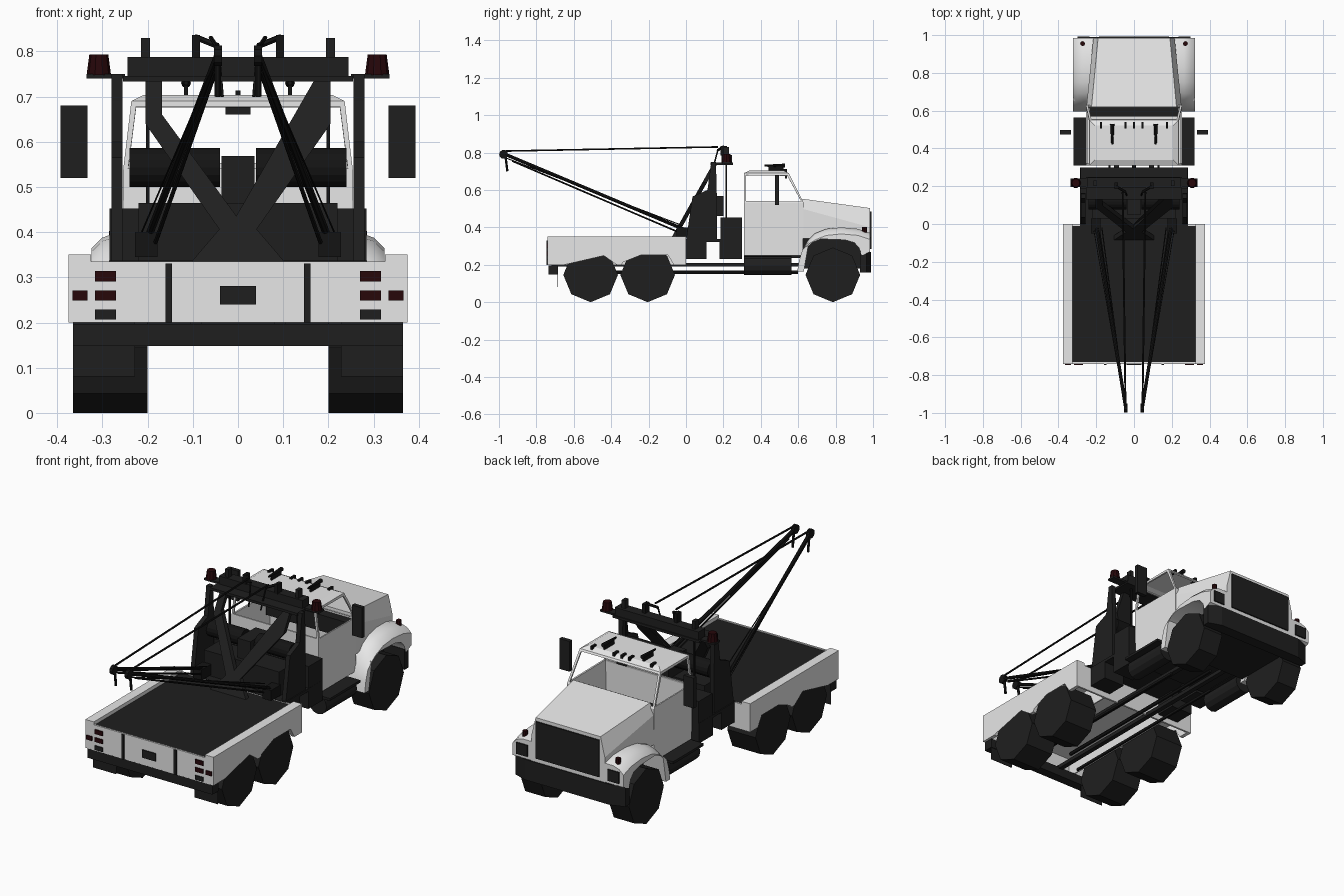
import bpy, bmesh, math
from mathutils import Vector

if "Cube" in bpy.data.objects:
    bpy.data.objects.remove(bpy.data.objects["Cube"])


def mat(name, r, g, b):
    m = bpy.data.materials.new(name)
    m.diffuse_color = (r, g, b, 1)
    m.use_nodes = True
    m.node_tree.nodes["Principled BSDF"].inputs["Base Color"].default_value = m.diffuse_color
    return m


WHITE = mat("white paint", .8, .8, .8)
DARK = mat("dark grey", .0135, .0135, .0135)
BLACK = mat("black metal", .007, .007, .007)
RED = mat("dark red lamp", .02, .002, .003)


def finish(name, bm, m):
    bmesh.ops.recalc_face_normals(bm, faces=bm.faces)
    me = bpy.data.meshes.new(name)
    bm.to_mesh(me)
    bm.free()
    me.materials.append(m)
    ob = bpy.data.objects.new(name, me)
    bpy.context.collection.objects.link(ob)
    return ob


def loft(name, rings, m, both=False):
    """Skin equal rings of points and cap the ends; both=True adds the mirrored copy."""
    for s in ((1, -1) if both else (1,)):
        bm = bmesh.new()
        vs = [[bm.verts.new((s * x, y, z)) for x, y, z in r] for r in rings]
        n = len(vs[0])
        for a, b in zip(vs, vs[1:]):
            for i in range(n):
                j = (i + 1) % n
                bm.faces.new((a[i], a[j], b[j], b[i]))
        caps = [bm.faces.new(vs[0]), bm.faces.new(vs[-1])]
        bmesh.ops.triangulate(bm, faces=[f for f in caps if n > 4])
        ob = finish(name + ("" if not both else "_right" if s > 0 else "_left"), bm, m)
    return ob


def box(name, x0, x1, y0, y1, z0, z1, m, both=False):
    ring = [(y0, z0), (y1, z0), (y1, z1), (y0, z1)]
    return prism(name, ring, x0, x1, m, both)


def prism(name, prof, x0, x1, m, both=False):
    return loft(name, [[(x, y, z) for y, z in prof] for x in (x0, x1)], m, both)


def tube(name, p, q, r, m, both=False, n=6, r2=None):
    p, q = Vector(p), Vector(q)
    rot = (q - p).to_track_quat('Z', 'Y')
    rings = []
    for c, rad in ((p, r), (q, r if r2 is None else r2)):
        rings.append([c + rot @ Vector((rad * math.cos(2 * math.pi * k / n),
                                        rad * math.sin(2 * math.pi * k / n), 0)) for k in range(n)])
    return loft(name, rings, m, both)


def octagon(cy, cz, r, ks=range(8)):
    return [(cy + r * math.cos(k * math.pi / 4), cz + r * math.sin(k * math.pi / 4)) for k in ks]


# Wheels
for tag, y, x0, x1 in (("rear", -.51, .2, .365), ("middle", -.205, .2, .365), ("front", .785, .2, .318)):
    prism(tag + "_wheel", octagon(y, .146, .146), x0, x1, DARK, True)

# Chassis
box("chassis_rail", .08, .105, -.72, .9, .19, .21, DARK, True)
tube("drive_shaft", (0, -.5, .16), (0, .6, .16), .01, BLACK)
box("side_rod", .125, .135, -.6, .45, .155, .168, BLACK, True)
box("wheel_well_liner", -.2, .2, .61, .94, .18, .345, DARK)
box("cab_underside", -.2, .2, .31, .62, .235, .249, DARK)
tube("fuel_tank", (.25, .31, .195), (.25, .565, .195), .051, DARK, True, 12)
box("tank_step", .2, .32, .31, .565, .232, .245, DARK, True)

# Cargo bed with arches cut round the wheels
arch = [(0, .35), (0, .2)]
for cy in (-.205, -.51):
    arch += [(cy + .14, .2)] + octagon(cy, .146, .152, (1, 2, 3)) + [(cy - .14, .2)]
arch += [(-.74, .2), (-.74, .35)]
prism("bed_side", arch, .355, .375, WHITE, True)
box("bed_top_rail", .325, .356, -.74, 0, .318, .35, WHITE, True)
box("bed_inner_wall", .185, .192, -.73, 0, .2, .31, WHITE, True)
box("bed_front_wall", -.36, .36, -.01, 0, .2, .335, WHITE)
box("tailgate", -.356, .356, -.74, -.73, .2, .335, WHITE)
box("bed_floor_pan", -.356, .356, -.731, -.008, .3, .318, WHITE)
box("bed_floor", -.326, .326, -.731, -.008, .318, .331, DARK)

# Rear lamps, vents, plate and bumper
for tag, x0, x1, z0, z1, m in (("upper_lamp", .27, .317, .291, .314, RED), ("lower_lamp", .27, .317, .249, .271, RED),
                               ("corner_lamp", .333, .366, .249, .271, RED), ("rear_vent", .27, .317, .207, .229, DARK),
                               ("tailgate_bar", .146, .16, .2, .331, DARK)):
    box(tag, x0, x1, -.746, -.739, z0, z1, m, True)
box("rear_plate", -.04, .04, -.746, -.739, .24, .281, DARK)
box("rear_bumper", -.365, .365, -.735, -.685, .148, .197, DARK)
box("mudflap", .228, .365, -.69, -.688, .08, .2, DARK, True)

# Cab shell: lower body, greenhouse with cut windows, crowned roof
bm = bmesh.new()
levels = [(.25, .25, .625), (.255, .53, .63), (.236, .69, .55)]
rings = [[bm.verts.new(c) for c in ((-x, .31, z), (x, .31, z), (x, yf, z), (-x, yf, z))] for x, z, yf in levels]
bm.faces.new(rings[0])
windows = []
for lvl in (0, 1):
    a, b = rings[lvl], rings[lvl + 1]
    for i in range(4):
        f = bm.faces.new((a[i], a[(i + 1) % 4], b[(i + 1) % 4], b[i]))
        if lvl:
            windows.append(f)
roof = bm.faces.new(rings[2])
bmesh.ops.recalc_face_normals(bm, faces=bm.faces)
bmesh.ops.inset_individual(bm, faces=windows, thickness=.016)
bmesh.ops.delete(bm, geom=windows, context='FACES')
bmesh.ops.inset_individual(bm, faces=[roof], thickness=.04)
for v in roof.verts:
    v.co.z += .014
cab = finish("cab_shell", bm, WHITE)
mod = cab.modifiers.new("wall", 'SOLIDIFY')
mod.thickness = .008
box("dashboard", -.235, .235, .57, .62, .44, .525, DARK)
box("rear_view_mirror", -.028, .028, .53, .54, .66, .677, DARK)
box("side_mirror", .333, .393, .475, .497, .52, .68, DARK, True)

# Roof horns and marker lamps
tube("horn", (.115, .42, .73), (.115, .53, .73), .005, BLACK, True, 8, .011)
box("horn_mount", .111, .119, .44, .52, .698, .728, BLACK, True)
for i, x in enumerate((-.175, -.045, 0, .045, .175)):
    box("roof_marker_%d" % i, x - .006, x + .006, .505, .54, .695, .713, BLACK)


# Hood
def hood_ring(y, zt, xt, xm, zm, zb):
    h = [(xm, zb), (xm, zm), (xt, zt)]
    return [(x, y, z) for x, z in h] + [(-x, y, z) for x, z in reversed(h)]


loft("hood", [hood_ring(.62, .553, .225, .252, .50, .34), hood_ring(.985, .503, .19, .215, .40, .34)], WHITE)
box("nose_panel", -.215, .215, .94, .985, .25, .345, WHITE)

# Flared front fenders
top = [(.595, .165), (.604, .22), (.622, .28), (.655, .335), (.69, .368), (.75, .392), (.83, .4), (.92, .392), (.985, .37)]
under = [(.985, .27), (.94, .25), (.925, .29), (.9, .318), (.85, .333), (.72, .338), (.655, .31), (.63, .165)]
low = [(y, z - .035 * (z > .3)) for y, z in top]
mid = [(y, z - .012 * (z > .3)) for y, z in top]
loft("fender", [[(x, y, z) for y, z in t + under] for x, t in
                ((.2, top), (.265, top), (.3, mid), (.324, low))], WHITE, True)
for side in ("right", "left"):
    ob = bpy.data.objects["fender_" + side]
    bpy.context.view_layer.objects.active = ob
    ob.select_set(True)
bpy.ops.object.shade_smooth_by_angle(angle=math.radians(35))

# Front end
box("grille", -.185, .185, .98, .992, .29, .485, DARK)
box("headlamp", .235, .3, .98, .992, .285, .345, DARK, True)
bumper = [(-.322, .93), (.322, .93), (.322, .965), (.25, .99), (-.25, .99), (-.322, .965)]
loft("front_bumper", [[(x, y, z) for x, y in bumper] for z in (.16, .268)], DARK)
tube("fender_lamp", (.272, .955, .365), (.272, .955, .402), .013, RED, True, 8)

# Wrecker base and tool boxes
box("wrecker_base", -.285, .285, -.01, .3, .322, .337, DARK)
box("front_tool_box", .16, .285, .18, .3, .23, .322, DARK, True)
box("back_tool_box", .16, .285, -.01, .11, .23, .322, DARK, True)
box("cab_side_locker", -.284, .284, .185, .3, .335, .452, DARK)
box("winch_housing", -.22, .22, .03, .16, .335, .465, DARK)
box("winch_gearbox", -.037, .037, .05, .2, .46, .568, DARK)
tube("winch_drum", (.04, .12, .543), (.24, .12, .543), .043, BLACK, True, 16)

# Tower side plates, crossbar and beacons
plate = [(0, .33), (.165, .33), (.165, .56), (.16, .75), (.135, .75), (.13, .69), (.115, .6), (.035, .565)]
prism("tower_side_plate", plate, .256, .28, DARK, True)
box("tower_crossbar", -.245, .245, .19, .245, .745, .788, DARK)
box("crossbar_plate", -.255, .255, .13, .25, .733, .746, DARK)
box("beacon_shelf", .25, .335, .195, .24, .74, .75, DARK, True)
tube("beacon", (.308, .217, .748), (.308, .217, .793), .027, RED, True, 10, .021)
box("crossbar_peg", .195, .215, .2, .23, .787, .83, DARK, True)
box("rear_strut", .196, .204, .21, .22, .45, .74, BLACK, True)


# Sloping X brace behind the tower
def brace(name, pts):
    """Slanted plate: points (x, z) lie on the tower's leaning plane."""
    loft(name, [[(x, -.075 + (z - .35) * .56 + d, z) for x, z in pts] for d in (0, .025)], DARK, True)


brace("x_brace", [(.168, .735), (.168, .66), (-.03, .39), (.03, .39), (.205, .64), (.205, .735)])
brace("x_brace_foot", [(0, .43), (.03, .42), (.105, .332), (0, .332)])

# Twin booms, their tie cables and hooks
base, tip = (.2, .0, .385), (.045, -.965, .79)
tube("boom", base, tip, .009, BLACK, True, 8)
tube("boom_lower_tube", (.185, -.03, .37), (.05, -.93, .755), .005, BLACK, True)
box("boom_foot", .178, .228, -.05, .03, .345, .4, BLACK, True)
tube("boom_tip_sheave", (.035, -.975, .79), (.053, -.975, .79), .024, BLACK, True, 10)
tube("hook", (.045, -.965, .78), (.045, -.955, .70), .007, BLACK, True)
tube("top_cable", (.045, -.965, .808), (.06, .17, .83), .005, BLACK, True)
tube("boom_cable", (.048, -.96, .77), (.17, -.02, .41), .003, BLACK, True)
tube("outer_boom_cable", (.05, -.96, .78), (.215, -.02, .395), .002, BLACK, True)
box("cable_mast", .084, .102, .185, .22, .785, .836, BLACK, True)
tube("mast_arm", (.095, .2, .832), (.045, .17, .812), .007, BLACK, True)
tube("mast_drop_cable", (.045, .17, .812), (.035, .14, .7), .004, BLACK, True)
